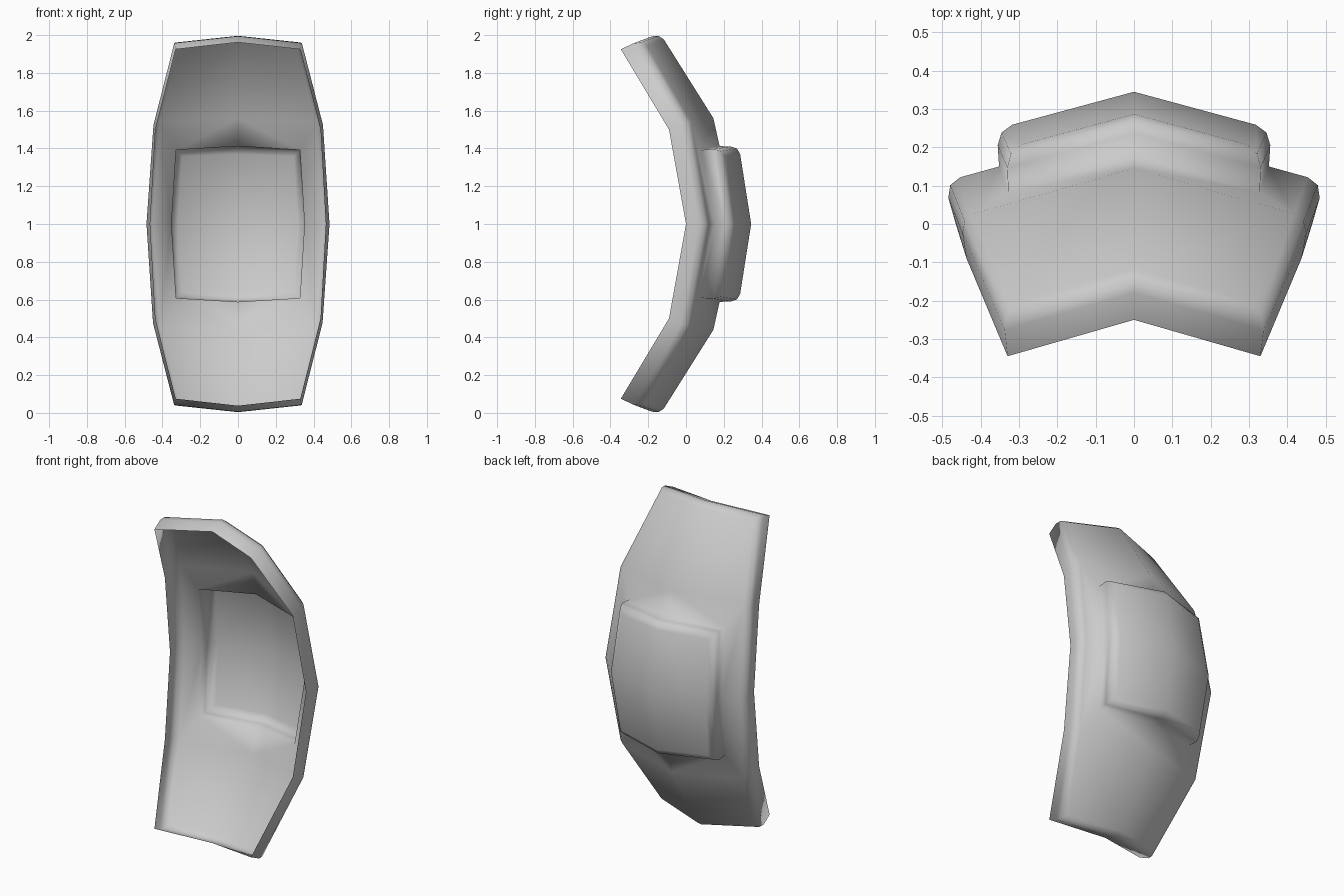
import bpy, bmesh

if "Cube" in bpy.data.objects:
    bpy.data.objects.remove(bpy.data.objects["Cube"])

bm = bmesh.new()
cache = {}


def vert(p, sx, sz):
    """Vertex mirrored in x and about the mid height z = 1."""
    co = (p[0] * sx, p[1], 1 + (p[2] - 1) * sz)
    key = tuple(round(c, 4) for c in co)
    if key not in cache:
        cache[key] = bm.verts.new(co)
    return cache[key]


# Upper right quarter: open front rim, from centre top round to mid side
rim = [(0, -.25, 1.962), (.33, -.345, 1.925), (.437, -.09, 1.5), (.465, 0, 1)]
# Back panel outline and its centre fold
back = [(0, -.14, 2.012), (.343, -.238, 1.975), (.456, .015, 1.54), (.494, .11, 1)]
fold = (0, .145, 1.56)
# Central pocket: opening and floor
mouth = [(0, .178, 1.412), (.328, .083, 1.392), (.352, .15, 1)]
floor = [(0, .28, 1.412), (.333, .19, 1.398), (.358, .248, 1)]
floor_mid = (0, .345, 1)

quads = [(rim[i], rim[i + 1], back[i + 1], back[i]) for i in range(3)]
quads += [(back[0], back[1], back[2], fold),
          (fold, back[2], mouth[1], mouth[0]),
          (back[2], back[3], mouth[2], mouth[1])]
quads += [(mouth[i], mouth[i + 1], floor[i + 1], floor[i]) for i in range(2)]
quads.append((floor[0], floor[1], floor[2], floor_mid))

for sx in (1, -1):
    for sz in (1, -1):
        for q in quads:
            bm.faces.new([vert(p, sx, sz) for p in q])
bmesh.ops.recalc_face_normals(bm, faces=bm.faces)

# Round the outer back edge and the pocket's back edge
edges = set()
for loop in (back, floor):
    for a, b in zip(loop, loop[1:]):
        for sx in (1, -1):
            for sz in (1, -1):
                edges.add(bm.edges.get((vert(a, sx, sz), vert(b, sx, sz))))
bmesh.ops.bevel(bm, geom=list(edges), offset=.042, segments=2, profile=.5,
                affect='EDGES', clamp_overlap=True)

# Normals face the convex back
bm.normal_update()
if sum(f.normal.y * f.calc_area() for f in bm.faces) < 0:
    bmesh.ops.reverse_faces(bm, faces=bm.faces)
for f in bm.faces:
    f.smooth = True

mesh = bpy.data.meshes.new("curved_panel")
bm.to_mesh(mesh)
bm.free()
panel = bpy.data.objects.new("curved_panel", mesh)
bpy.context.collection.objects.link(panel)
